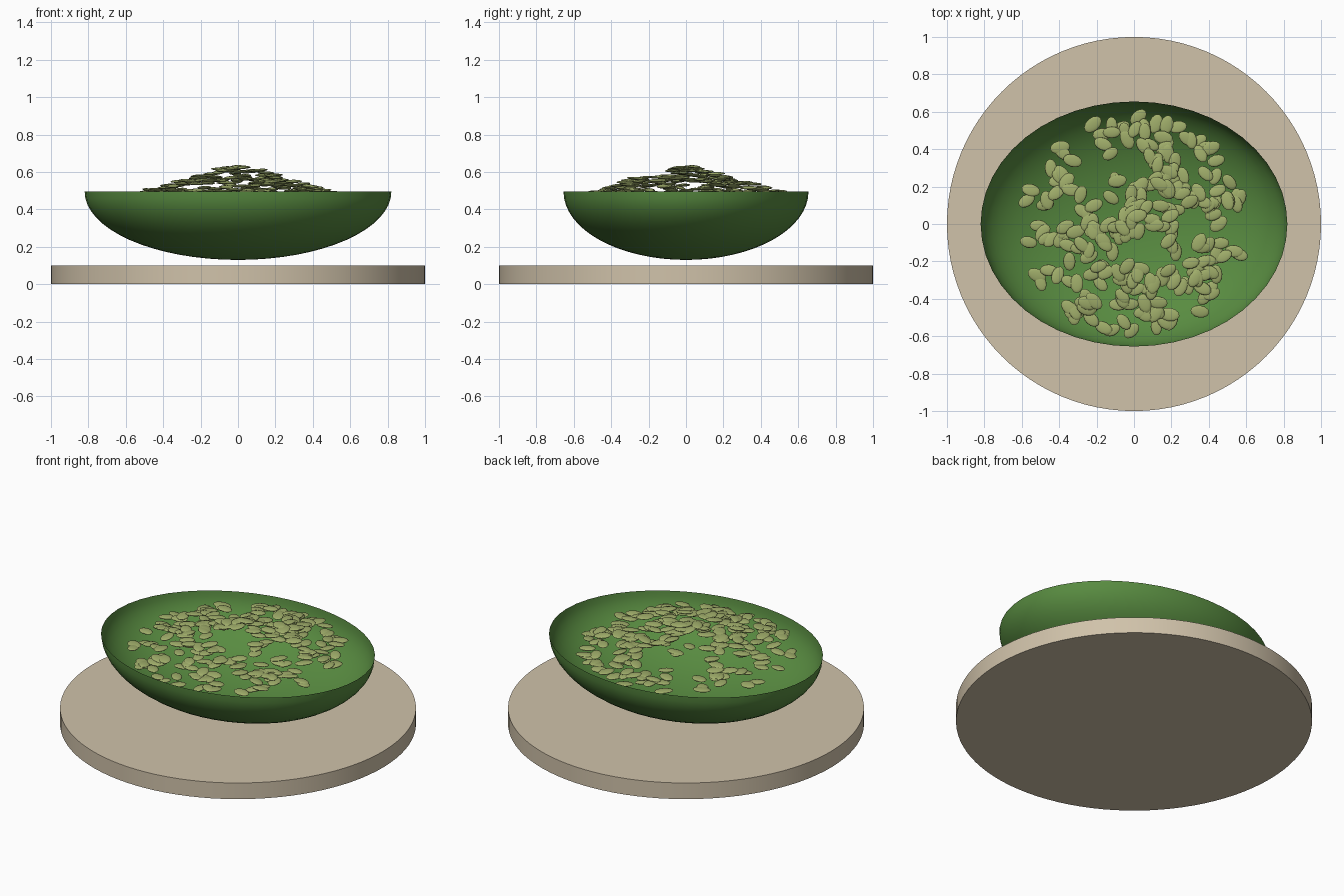
import bpy, bmesh, math, random
from mathutils import Matrix, Vector, Euler

if "Cube" in bpy.data.objects:
    bpy.data.objects.remove(bpy.data.objects["Cube"])

random.seed(7)


def material(name, rgb):
    m = bpy.data.materials.new(name)
    m.diffuse_color = (*rgb, 1)
    m.use_nodes = True
    m.node_tree.nodes["Principled BSDF"].inputs["Base Color"].default_value = m.diffuse_color
    return m


def make_object(name, bm, mat, smooth_angle):
    mesh = bpy.data.meshes.new(name)
    bm.to_mesh(mesh)
    bm.free()
    mesh.materials.append(mat)
    ob = bpy.data.objects.new(name, mesh)
    bpy.context.collection.objects.link(ob)
    bpy.ops.object.select_all(action='DESELECT')
    ob.select_set(True)
    bpy.context.view_layer.objects.active = ob
    bpy.ops.object.shade_smooth_by_angle(angle=math.radians(smooth_angle))
    return ob


beige = material("beige", (0.63, 0.54, 0.40))
green = material("leaf green", (0.098, 0.26, 0.052))
pale_green = material("pale seed green", (0.35, 0.42, 0.145))

# Round base plate
bm = bmesh.new()
bmesh.ops.create_cone(bm, cap_ends=True, segments=96, radius1=1, radius2=1, depth=0.1,
                      matrix=Matrix.Translation((0, 0, 0.05)))
make_object("base_plate", bm, beige, 40)

# Oval bowl: open lower half of a stretched sphere
RIM = 0.495
bm = bmesh.new()
bmesh.ops.create_uvsphere(bm, u_segments=48, v_segments=32, radius=1)
bmesh.ops.delete(bm, geom=[v for v in bm.verts if v.co.z > 0.01], context='VERTS')
bmesh.ops.transform(bm, verts=bm.verts,
                    matrix=Matrix.Translation((0, 0, RIM)) @ Matrix.Diagonal((0.82, 0.655, 0.365, 1)))
make_object("bowl", bm, green, 60)

# Flat oval seeds scattered over a low cone, leaving a few bare patches (x, y, radius)
bare = [(0.32, 0.02, 0.10), (-0.02, 0.32, 0.11), (-0.22, 0.31, 0.09), (0.10, -0.14, 0.09),
        (-0.12, -0.33, 0.06), (0.23, -0.42, 0.07), (0.33, -0.58, 0.09), (-0.38, 0.08, 0.09),
        (0.52, -0.35, 0.10), (-0.45, -0.43, 0.08)]
bm = bmesh.new()
count = 0
while count < 235:
    r = 0.59 * math.sqrt(random.random())
    a = random.uniform(0, math.tau)
    x, y = r * math.cos(a), r * math.sin(a)
    if any(math.hypot(x - bx, y - by) < br for bx, by, br in bare):
        continue
    z = 0.635 - 0.29 * r + random.uniform(-0.012, 0.008)
    turn = Euler((random.gauss(0, 0.06), random.gauss(0, 0.06), random.uniform(0, math.tau)))
    size = random.uniform(0.92, 1.08)
    m = (Matrix.Translation(Vector((x, y, z))) @ turn.to_matrix().to_4x4()
         @ Matrix.Diagonal((0.033 * size, 0.05 * size, 0.008, 1)))
    bmesh.ops.create_uvsphere(bm, u_segments=12, v_segments=8, radius=1, matrix=m)
    count += 1
make_object("seeds", bm, pale_green, 80)
